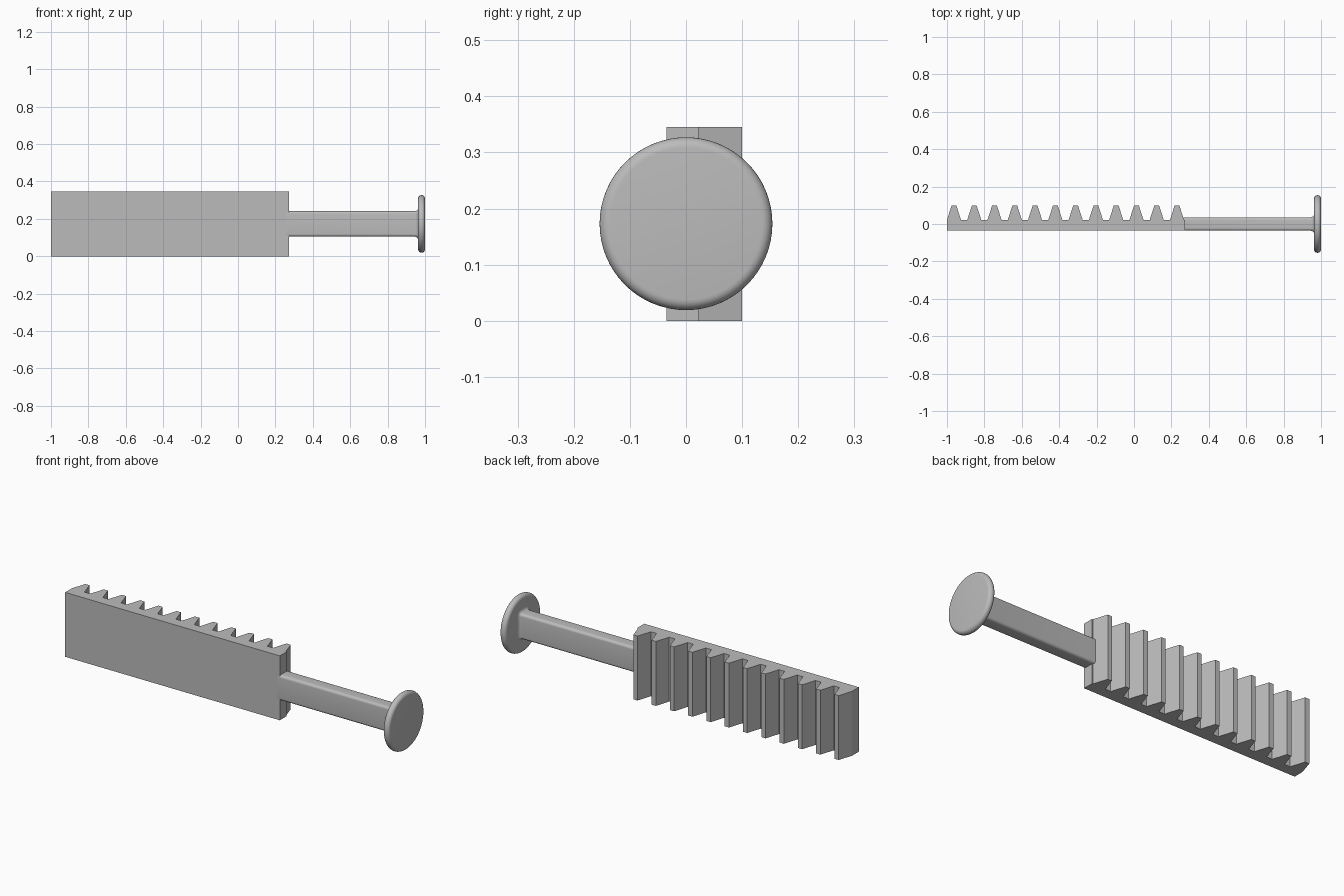
import bpy, bmesh, math

cube = bpy.data.objects.get("Cube")
if cube:
    bpy.data.objects.remove(cube, do_unlink=True)

grey = bpy.data.materials.new("plain grey")
grey.use_nodes = True
colour = (0.5, 0.5, 0.5, 1)
grey.diffuse_color = colour
grey.node_tree.nodes["Principled BSDF"].inputs["Base Color"].default_value = colour

MID_Z = 0.173


def loft(name, rings, smooth=False):
    """Skin a closed solid through rings of matching points."""
    bm = bmesh.new()
    loops = [[bm.verts.new(p) for p in ring] for ring in rings]
    n = len(loops[0])
    for a, b in zip(loops, loops[1:]):
        for i in range(n):
            j = (i + 1) % n
            bm.faces.new((a[i], a[j], b[j], b[i]))
    bm.faces.new(loops[0])
    bm.faces.new(loops[-1])
    bmesh.ops.recalc_face_normals(bm, faces=bm.faces)
    mesh = bpy.data.meshes.new(name)
    bm.to_mesh(mesh)
    bm.free()
    mesh.materials.append(grey)
    obj = bpy.data.objects.new(name, mesh)
    bpy.context.collection.objects.link(obj)
    if smooth:
        bpy.ops.object.select_all(action="DESELECT")
        obj.select_set(True)
        bpy.context.view_layer.objects.active = obj
        bpy.ops.object.shade_smooth_by_angle(angle=math.radians(35))
    return obj


def rounded_rect(x, half_y, half_z, r, steps=6):
    ring = []
    for q, (sy, sz) in enumerate([(1, 1), (-1, 1), (-1, -1), (1, -1)]):
        for k in range(steps + 1):
            a = math.pi / 2 * (q + k / steps)
            ring.append((x, sy * (half_y - r) + r * math.cos(a),
                         MID_Z + sz * (half_z - r) + r * math.sin(a)))
    return ring


def circle(x, r, n=64):
    return [(x, r * math.cos(2 * math.pi * i / n), MID_Z + r * math.sin(2 * math.pi * i / n))
            for i in range(n)]


# Toothed rack: one outline extruded upwards
TEETH, PITCH, FIRST = 12, 0.1084, -0.9625
BACK, ROOT, TIP = -0.035, 0.022, 0.1
outline = [(-1, BACK), (-1, ROOT)]
for i in range(TEETH):
    c = FIRST + i * PITCH
    outline += [(c - 0.0125, TIP), (c + 0.0125, TIP), (c + 0.0375, ROOT)]
    if i < TEETH - 1:
        outline.append((c + PITCH - 0.0375, ROOT))
outline.append((c + 0.0425, ROOT))
outline.append((c + 0.0425, BACK))
loft("toothed_rack", [[(x, y, z) for x, y in outline] for z in (0, 0.345)])

# Shaft with rounded edges, flaring in a fillet where it meets the knob
FILLET = 0.018
sections = [rounded_rect(0.26, 0.036, 0.068, 0.014), rounded_rect(0.945, 0.036, 0.068, 0.014)]
for k in range(1, 7):
    a = math.pi / 2 * k / 6
    grow = FILLET * (1 - math.cos(a))
    sections.append(rounded_rect(0.945 + FILLET * math.sin(a), 0.036 + grow,
                                 0.068 + grow, 0.014 + grow))
loft("shaft", sections, smooth=True)

# Round knob with a fully rounded rim
R, EDGE = 0.154, 0.0185
rim = []
for k in range(13):
    a = math.pi * k / 12
    rim.append(circle(1 - EDGE - EDGE * math.cos(a), R - EDGE + EDGE * math.sin(a)))
loft("end_knob", rim, smooth=True)
